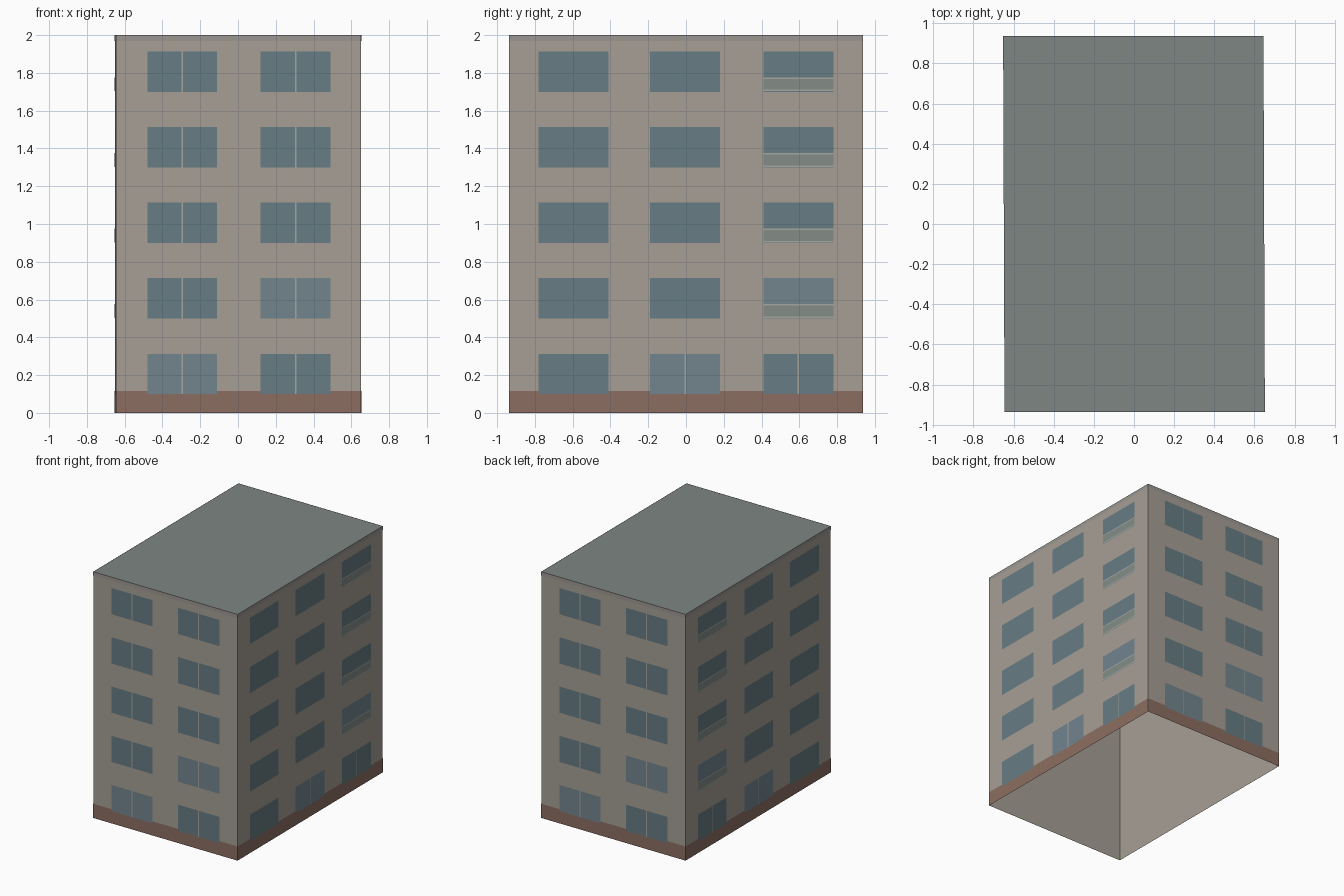
import bpy, bmesh
from mathutils import Vector

if "Cube" in bpy.data.objects:
    bpy.data.objects.remove(bpy.data.objects["Cube"])

# Slightly skewed footprint, counter-clockwise from front left
CORNERS = [Vector(p) for p in ((-0.645, -0.937, 0), (0.652, -0.937, 0),
                               (0.645, 0.937, 0), (-0.652, 0.937, 0))]
HEIGHT = 2.0
parts = {}


def quad(part, pts):
    bm = parts.setdefault(part, bmesh.new())
    bm.faces.new([bm.verts.new(p) for p in pts])


def panel(part, side, u0, u1, z0, z1, off):
    """Flat rectangle on a wall, u measured along it from its first corner."""
    a, b = CORNERS[side], CORNERS[(side + 1) % 4]
    d = (b - a).normalized()
    n = Vector((d.y, -d.x, 0)) * off
    quad(part, [a + d * u + n + Vector((0, 0, z))
                for u, z in ((u0, z0), (u1, z0), (u1, z1), (u0, z1))])


def window(side, u, row, light, mullion, balcony):
    w, z = 0.37, 0.10 + 0.4 * row
    panel("light_windows" if light else "dark_windows",
          side, u, u + w, z, z + 0.213, 0.003)
    if mullion:
        panel("window_mullions", side, u + w / 2 - 0.004, u + w / 2 + 0.004,
              z, z + 0.213, 0.0035)
    if balcony:
        panel("balcony_panels", side, u, u + w, z + 0.008, z + 0.068, 0.0045)
        for zr in (z + 0.003, z + 0.068):
            panel("balcony_rails", side, u, u + w, zr, zr + 0.008, 0.005)


# Walls with plinth and top trim, open underneath
for s in range(4):
    length = (CORNERS[(s + 1) % 4] - CORNERS[s]).length
    panel("walls", s, 0, length, 0, HEIGHT, 0)
    panel("brick_plinth", s, 0, length, 0, 0.115, 0.001)
    panel("top_trim", s, 0, length, 1.97, HEIGHT, 0.001)

# Roof
quad("roof", [c + Vector((0, 0, HEIGHT)) for c in CORNERS])

# Windows
side_len = (CORNERS[2] - CORNERS[1]).length
for row in range(5):
    for s in (0, 2):
        for col, u in enumerate((0.165, 0.765)):
            window(s, u, row, row == col, True, False)
    for col, u in enumerate((0.157, 0.747, 1.347)):
        light = (row, col) in ((0, 1), (1, 2))
        mullion = row == 0 and col > 0
        balcony = row > 0 and col == 2
        window(1, u, row, light, mullion, balcony)
        window(3, side_len - u - 0.37, row, light, mullion, balcony)

COLORS = {
    "walls": (0.38, 0.345, 0.30),
    "brick_plinth": (0.26, 0.155, 0.12),
    "top_trim": (0.33, 0.31, 0.29),
    "roof": (0.21, 0.24, 0.225),
    "dark_windows": (0.135, 0.205, 0.23),
    "light_windows": (0.17, 0.235, 0.27),
    "window_mullions": (0.38, 0.38, 0.35),
    "balcony_panels": (0.23, 0.265, 0.245),
    "balcony_rails": (0.38, 0.39, 0.36),
}

# Mesh objects
for name, bm in parts.items():
    bmesh.ops.remove_doubles(bm, verts=bm.verts, dist=0.0001)
    mesh = bpy.data.meshes.new(name)
    bm.to_mesh(mesh)
    bm.free()
    mat = bpy.data.materials.new(name)
    mat.diffuse_color = (*COLORS[name], 1)
    mat.use_nodes = True
    mat.node_tree.nodes["Principled BSDF"].inputs["Base Color"].default_value = mat.diffuse_color
    mesh.materials.append(mat)
    bpy.context.collection.objects.link(bpy.data.objects.new(name, mesh))
